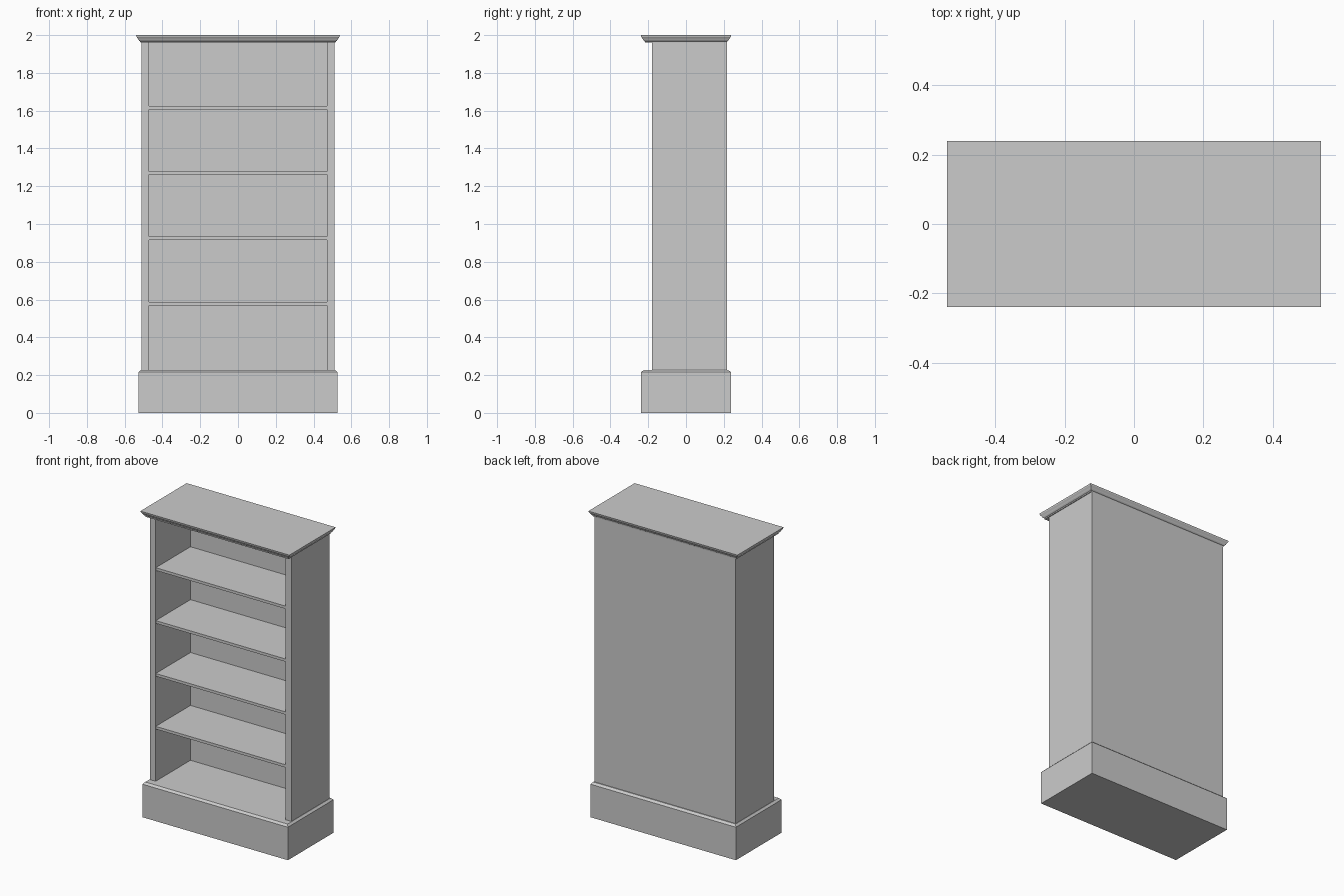
import bpy, bmesh

if "Cube" in bpy.data.objects:
    bpy.data.objects.remove(bpy.data.objects["Cube"])


def finish(name, bm):
    bmesh.ops.recalc_face_normals(bm, faces=bm.faces)
    mesh = bpy.data.meshes.new(name)
    bm.to_mesh(mesh)
    bm.free()
    obj = bpy.data.objects.new(name, mesh)
    bpy.context.collection.objects.link(obj)
    return obj


def stack(name, profile, y_mid=0.0):
    """Closed rectangular moulding: profile rows are (half width, half depth, z)."""
    bm = bmesh.new()
    rings = []
    for hx, hy, z in profile:
        rings.append([bm.verts.new((sx * hx, y_mid + sy * hy, z))
                      for sx, sy in ((-1, -1), (1, -1), (1, 1), (-1, 1))])
    for low, high in zip(rings, rings[1:]):
        for i in range(4):
            j = (i + 1) % 4
            bm.faces.new((low[i], low[j], high[j], high[i]))
    bm.faces.new(rings[0][::-1])
    bm.faces.new(rings[-1])
    return finish(name, bm)


def box(name, x, y, z):
    bm = bmesh.new()
    bmesh.ops.create_cube(bm, size=1)
    for v in bm.verts:
        v.co = [lo + (c + 0.5) * (hi - lo) for c, (lo, hi) in zip(v.co, (x, y, z))]
    return finish(name, bm)


FRONT, BACK = -0.18, 0.217
INNER_X, OUTER_X = 0.47, 0.512
FLOOR, CEILING = 0.228, 1.96

# Plinth with a chamfered top edge
stack("plinth", [(0.527, 0.237, 0), (0.527, 0.237, 0.216), (0.515, 0.223, FLOOR)])

# Side panels, mirrored across x
side = box("side_panels", (INNER_X, OUTER_X), (FRONT, 0.21), (FLOOR, CEILING))
mirror = side.modifiers.new("mirror", "MIRROR")
mirror.use_axis = (True, False, False)

# Back panel: inner board and thin outer sheet
box("back_board", (-INNER_X, INNER_X), (0.18, 0.21), (FLOOR, CEILING))
box("back_sheet", (-OUTER_X, OUTER_X), (0.21, BACK), (FLOOR, CEILING))

# Four evenly spaced shelves
for i in range(4):
    top = 0.587 + i * 0.346
    box(f"shelf_{i + 1}", (-INNER_X, INNER_X), (FRONT + 0.001, 0.18), (top - 0.018, top))

# Cornice with a stepped, curved underside
cornice = [(0.022, CEILING), (0.021, 1.967), (0.016, 1.970), (0.012, 1.975),
           (0.009, 1.981), (0.002, 1.991), (0.0, 2.0)]
stack("cornice", [(0.539 - d, 0.239 - d, z) for d, z in cornice])
